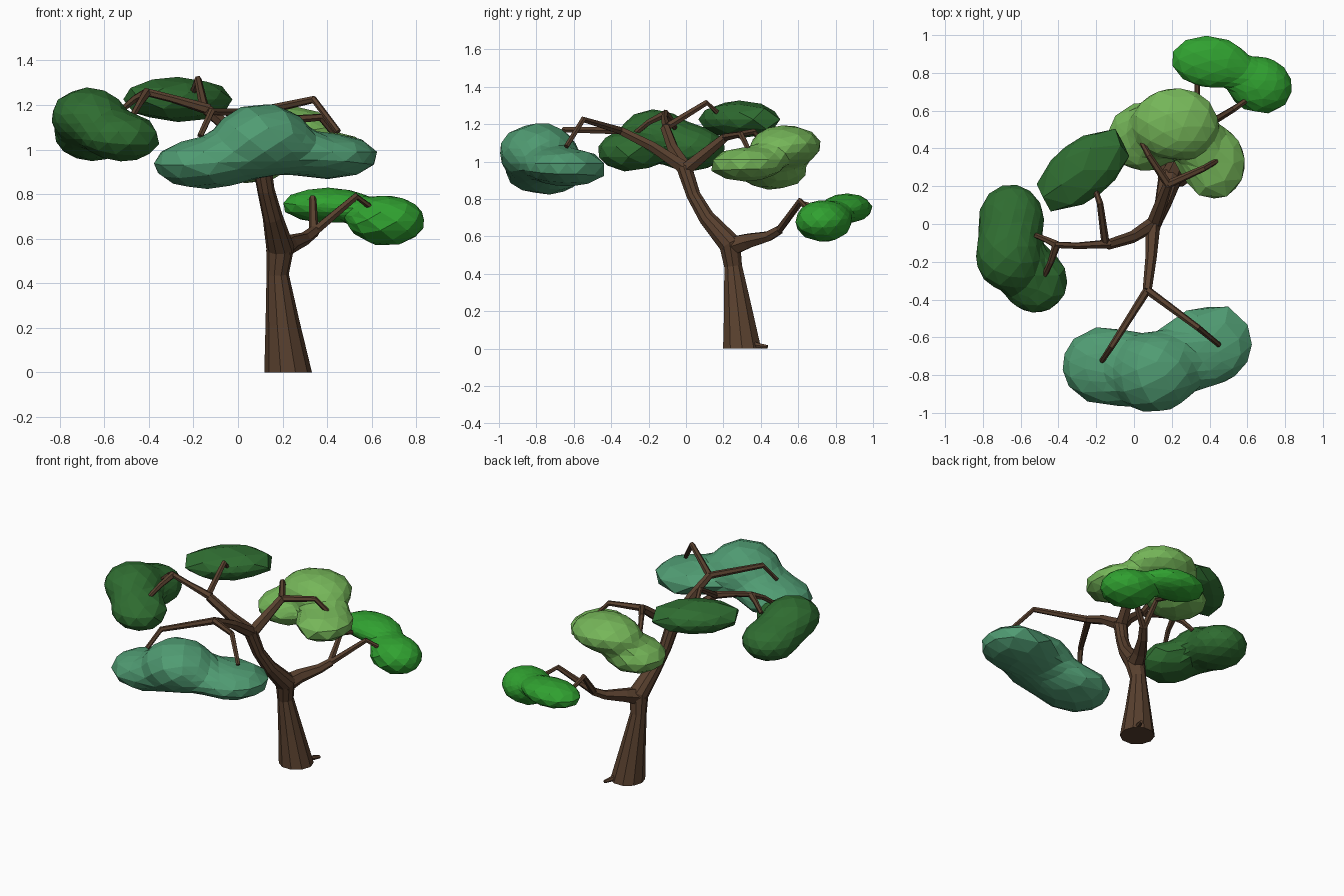
import bpy, bmesh, math
from mathutils import Vector, Matrix


def material(name, rgb):
    m = bpy.data.materials.new(name)
    m.diffuse_color = (*rgb, 1)
    return m


BARK = material("bark", (0.10, 0.052, 0.028))
DARK = material("dark_green", (0.028, 0.15, 0.03))
TEAL = material("teal_green", (0.08, 0.33, 0.17))
LIGHT = material("light_green", (0.18, 0.47, 0.10))
BRIGHT = material("bright_green", (0.03, 0.36, 0.03))


def finish(name, bm, mat):
    bmesh.ops.recalc_face_normals(bm, faces=bm.faces[:])
    me = bpy.data.meshes.new(name)
    bm.to_mesh(me)
    bm.free()
    me.materials.append(mat)
    ob = bpy.data.objects.new(name, me)
    bpy.context.collection.objects.link(ob)
    return ob


def limb(name, points, sides=6, flat_start=False):
    """Tapered tube through (x, y, z, radius) points."""
    bm = bmesh.new()
    p = [Vector(q[:3]) for q in points]
    rings = []
    normal = Vector((1, 0, 0))
    for i, q in enumerate(points):
        t = (p[min(i + 1, len(p) - 1)] - p[max(i - 1, 0)]).normalized()
        if flat_start and i == 0:
            t = Vector((0, 0, 1))
        u = normal - t * normal.dot(t)
        if u.length < 0.1:
            u = t.orthogonal()
        u.normalize()
        normal = u
        v = t.cross(u)
        rings.append([bm.verts.new(p[i] + q[3] * (u * math.cos(a) + v * math.sin(a)))
                      for a in (2 * math.pi * k / sides for k in range(sides))])
    for a, b in zip(rings, rings[1:]):
        for k in range(sides):
            n = (k + 1) % sides
            bm.faces.new((a[k], a[n], b[n], b[k]))
    bm.faces.new(rings[0])
    bm.faces.new(rings[-1])
    return finish(name, bm, BARK)


def foliage(name, mat, centre, reach, lobes, detail=3, sharp=2.5):
    """Faceted ball shrunk onto a soft union of ellipsoids (centre, radii, yaw)."""
    fields = [(Vector(l[:3]), l[3:6], Matrix.Rotation(math.radians(-l[6]), 3, 'Z')) for l in lobes]

    def density(pt):
        s = 0
        for c, r, rot in fields:
            d = rot @ (pt - c)
            s += math.exp(sharp * (1 - sum((d[i] / r[i]) ** 2 for i in range(3))))
        return s

    bm = bmesh.new()
    bmesh.ops.create_icosphere(bm, subdivisions=detail, radius=1)
    c = Vector(centre)
    for v in bm.verts:
        ray = Vector([v.co[i] * reach[i] for i in range(3)])
        t = 2.0
        while t > 0.2 and density(c + ray * t) < 1:
            t -= 0.01
        v.co = c + ray * (t + 0.02)
    return finish(name, bm, mat)


# Trunk with a small root bump
limb("trunk", [(0.225, 0.3, 0, 0.107), (0.2, 0.277, 0.22, 0.077), (0.178, 0.252, 0.44, 0.05),
               (0.19, 0.235, 0.56, 0.063), (0.155, 0.11, 0.7, 0.045), (0.125, 0.04, 0.82, 0.039),
               (0.1, -0.01, 0.97, 0.043)], sides=10, flat_start=True)
limb("root", [(0.24, 0.31, 0.03, 0.03), (0.285, 0.385, 0.016, 0.016), (0.305, 0.435, 0.01, 0.01)])

# Main boughs
limb("low_bough", [(0.18, 0.22, 0.54, 0.06), (0.23, 0.33, 0.575, 0.044),
                   (0.3, 0.44, 0.6, 0.03), (0.345, 0.5, 0.635, 0.026)])
limb("back_bough", [(0.1, -0.01, 0.95, 0.04), (0.14, 0.1, 1.04, 0.034), (0.18, 0.21, 1.13, 0.026)])
limb("front_bough", [(0.1, 0, 0.96, 0.04), (0.09, -0.18, 1.08, 0.03), (0.07, -0.35, 1.165, 0.024)])
limb("left_bough", [(0.1, 0, 0.96, 0.04), (-0.01, -0.07, 1.07, 0.032), (-0.14, -0.11, 1.18, 0.027)])
limb("far_left_bough", [(-0.13, -0.105, 1.18, 0.025), (-0.3, -0.115, 1.23, 0.018),
                        (-0.42, -0.11, 1.26, 0.018)])

# Twigs: start, knee, tip
twigs = {
    "low_twig_right": [(0.34, 0.495, 0.63), (0.53, 0.61, 0.79), (0.61, 0.665, 0.73)],
    "low_twig_back": [(0.34, 0.495, 0.63), (0.335, 0.615, 0.78), (0.335, 0.75, 0.74)],
    "back_twig_right": [(0.18, 0.21, 1.13), (0.37, 0.295, 1.145), (0.44, 0.335, 1.06)],
    "back_twig_left": [(0.18, 0.21, 1.13), (0.08, 0.36, 1.16), (0.04, 0.435, 1.08)],
    "front_twig_right": [(0.07, -0.35, 1.165), (0.34, -0.55, 1.225), (0.45, -0.64, 1.08)],
    "front_twig_left": [(0.07, -0.35, 1.165), (-0.12, -0.65, 1.17), (-0.17, -0.725, 1.06)],
    "left_twig_back": [(-0.15, -0.11, 1.18), (-0.18, 0.11, 1.315), (-0.205, 0.18, 1.25)],
    "left_twig_tip": [(-0.41, -0.11, 1.255), (-0.46, -0.085, 1.23), (-0.52, -0.06, 1.18)],
    "left_twig_front": [(-0.41, -0.11, 1.255), (-0.44, -0.2, 1.21), (-0.48, -0.285, 1.14)],
}
for name, pts in twigs.items():
    limb(name, [(*q, r) for q, r in zip(pts, (0.022, 0.017, 0.014))])

# Leaf clouds
foliage("front_foliage", TEAL, (0.12, -0.73, 0.99), (0.5, 0.28, 0.2), [
    (-0.15, -0.75, 0.935, 0.22, 0.205, 0.11, 0),
    (0.11, -0.79, 1.05, 0.21, 0.205, 0.155, 0),
    (0.40, -0.635, 0.97, 0.225, 0.215, 0.1, 20)], sharp=1.7)
foliage("back_foliage", LIGHT, (0.23, 0.44, 1.01), (0.34, 0.28, 0.17), [
    (0.22, 0.535, 1.085, 0.22, 0.185, 0.107, 0),
    (0.42, 0.32, 0.985, 0.17, 0.195, 0.09, 0),
    (0.05, 0.46, 0.95, 0.185, 0.18, 0.1, 0)], sharp=2)
foliage("low_foliage", BRIGHT, (0.54, 0.8, 0.72), (0.32, 0.21, 0.13), [
    (0.40, 0.86, 0.75, 0.2, 0.135, 0.078, -5),
    (0.665, 0.735, 0.68, 0.17, 0.148, 0.112, -15)])
foliage("left_foliage", DARK, (-0.62, -0.12, 1.08), (0.24, 0.33, 0.17), [
    (-0.65, 0.025, 1.07, 0.17, 0.18, 0.12, 0),
    (-0.67, -0.17, 1.15, 0.165, 0.175, 0.127, 0),
    (-0.52, -0.3, 1.055, 0.17, 0.17, 0.108, 0)], sharp=2.2)
foliage("back_left_foliage", DARK, (-0.27, 0.285, 1.225), (0.28, 0.26, 0.11), [
    (-0.27, 0.285, 1.225, 0.295, 0.15, 0.1, 38)], detail=2)
